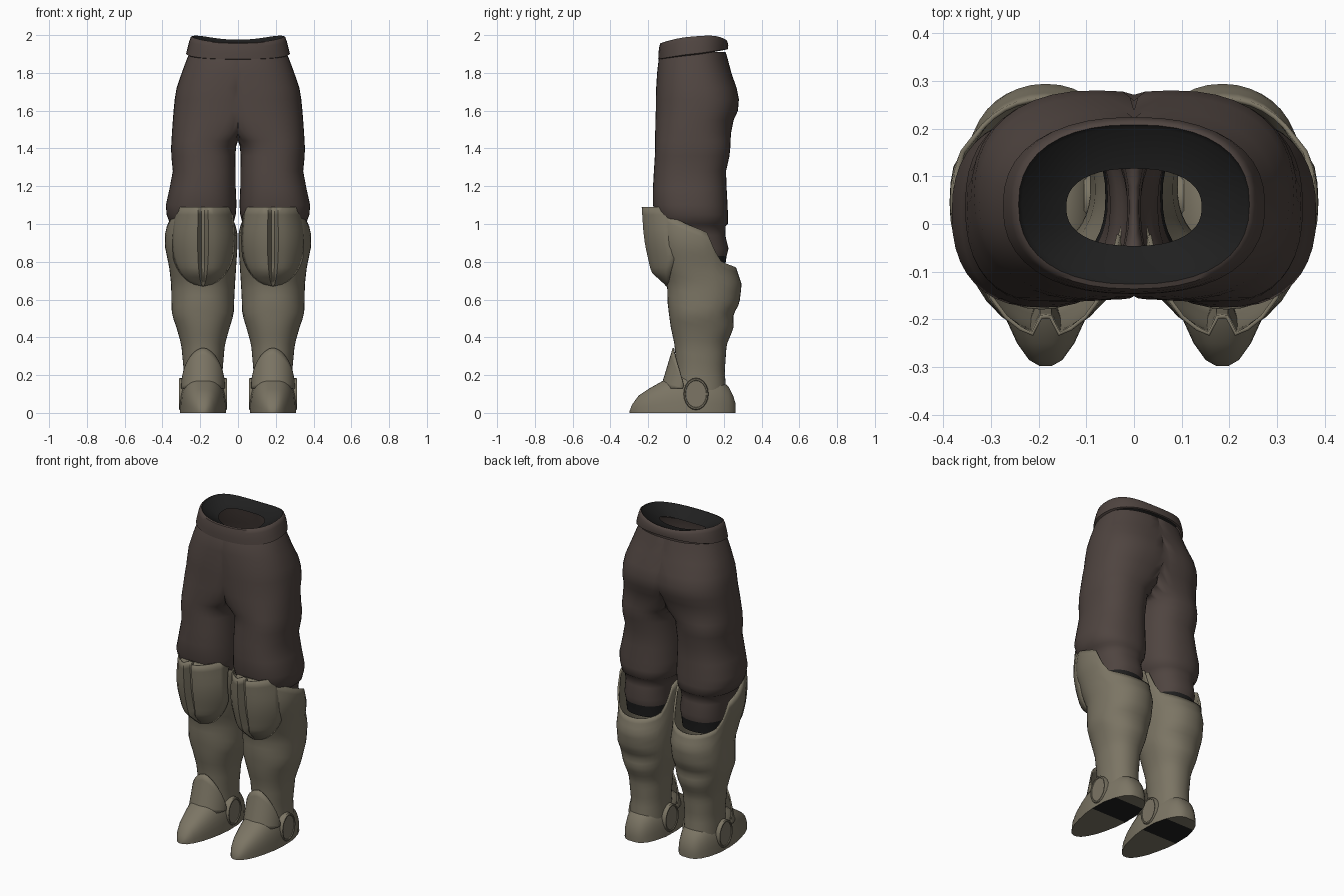
import bpy, bmesh
from math import sin, cos, pi, sqrt, copysign

cube = bpy.data.objects.get("Cube")
if cube:
    bpy.data.objects.remove(cube)


def material(name, rgb):
    m = bpy.data.materials.new(name)
    m.use_nodes = True
    m.diffuse_color = (*rgb, 1)
    m.node_tree.nodes["Principled BSDF"].inputs["Base Color"].default_value = (*rgb, 1)
    return m


brown = material("dark brown cloth", (0.078, 0.058, 0.051))
olive = material("olive grey leather", (0.2, 0.178, 0.128))
black = material("black lining", (0.014, 0.014, 0.014))
LEG = 0.185  # leg centre line


def sample(table, k):
    """Linear interpolation of a table sorted by its first column."""
    if k <= table[0][0]:
        return table[0][1:]
    for a, b in zip(table, table[1:]):
        if k <= b[0]:
            f = (k - a[0]) / (b[0] - a[0])
            return [p + (q - p) * f for p, q in zip(a[1:], b[1:])]
    return table[-1][1:]


def power(v, p):
    return copysign(abs(v) ** p, v)


def oval(section, a, p=0.85):
    """Point of a rounded section given as inner x, outer x, front y, back y."""
    x0, x1, y0, y1 = section
    return ((x0 + x1) / 2 + (x1 - x0) / 2 * power(cos(a), p),
            (y0 + y1) / 2 + (y1 - y0) / 2 * power(sin(a), p))


def finish(name, bm, mats, rule=None, mirror=True, thick=0, angle=40):
    seam = [f for f in bm.faces if all(abs(v.co.x) < 1e-5 for v in f.verts)]
    bmesh.ops.delete(bm, geom=seam, context='FACES')
    bmesh.ops.recalc_face_normals(bm, faces=bm.faces[:])
    if rule:
        for f in bm.faces:
            f.material_index = rule(f)
    me = bpy.data.meshes.new(name)
    bm.to_mesh(me)
    bm.free()
    for m in mats:
        me.materials.append(m)
    ob = bpy.data.objects.new(name, me)
    bpy.context.collection.objects.link(ob)
    bpy.ops.object.select_all(action='DESELECT')
    ob.select_set(True)
    bpy.context.view_layer.objects.active = ob
    bpy.ops.object.shade_smooth_by_angle(angle=angle * pi / 180)
    if mirror:
        ob.modifiers.new("Mirror", 'MIRROR')
    if thick:
        s = ob.modifiers.new("Thickness", 'SOLIDIFY')
        s.thickness, s.offset = thick, -1
    return ob


def skin(rows, closed=True, caps=False):
    """Skin a list of point rows with quads."""
    bm = bmesh.new()
    vs = [[bm.verts.new(p) for p in r] for r in rows]
    n = len(rows[0])
    for r, s in zip(vs, vs[1:]):
        for i in range(n if closed else n - 1):
            j = (i + 1) % n
            bm.faces.new((r[i], r[j], s[j], s[i]))
    if caps:
        bm.faces.new(vs[0])
        bm.faces.new(vs[-1])
    return bm


N = 40
angles = [2 * pi * i / N for i in range(N)]

# Trousers: half sections cut off at the centre plane, then mirrored
trouser = [
    (0.76, 0.06, 0.32, -0.09, 0.205), (0.83, 0.055, 0.325, -0.1, 0.215),
    (0.87, 0.05, 0.33, -0.11, 0.225), (0.94, 0.05, 0.335, -0.13, 0.208),
    (0.99, 0.035, 0.345, -0.14, 0.21), (1.0, 0.025, 0.36, -0.145, 0.222),
    (1.05, 0.012, 0.378, -0.16, 0.222), (1.1, 0.008, 0.382, -0.175, 0.22),
    (1.19, 0.012, 0.362, -0.175, 0.215), (1.28, 0.013, 0.345, -0.17, 0.212),
    (1.36, 0.014, 0.353, -0.165, 0.23), (1.41, 0.01, 0.354, -0.163, 0.235),
    (1.44, -0.02, 0.352, -0.163, 0.236), (1.48, -0.07, 0.35, -0.163, 0.238),
    (1.55, -0.13, 0.345, -0.162, 0.252), (1.6, -0.16, 0.341, -0.16, 0.275),
    (1.66, -0.18, 0.335, -0.16, 0.28), (1.72, -0.2, 0.325, -0.158, 0.268),
    (1.8, -0.25, 0.298, -0.153, 0.24), (1.87, -0.27, 0.272, -0.145, 0.222),
    (1.91, -0.25, 0.255, -0.125, 0.21)]
rows = []
for z, *sec in trouser:
    ring = [oval(sec, a) for a in angles]
    rows.append([(max(0, x), y, z) for x, y in ring])
finish("trousers", skin(rows), [brown, black],
       lambda f: int(f.calc_center_median().z < 0.83), angle=60)

# Waistband with its black lining narrowing to an opening
band = [(0, 0.262, -0.13, 0.212), (0.06, 0.275, -0.147, 0.222),
        (0.4, 0.267, -0.146, 0.224), (0.75, 0.258, -0.142, 0.22),
        (0.96, 0.25, -0.136, 0.214), (1, 0.242, -0.126, 0.208),
        (0.85, 0.235, -0.112, 0.2), (0.45, 0.142, -0.046, 0.116)]
rows = []
for t, w, y0, y1 in band:
    row = []
    for a in angles:
        s = sin(a)
        low = 1.895 + 0.028 * s
        top = 1.978 + 0.018 * s + 0.015 * cos(a) ** 2
        if s > 0:
            top -= 0.02 * s ** 4
        row.append((*oval((-w, w, y0, y1), a), low + (top - low) * t))
    rows.append(row)
bm = skin(rows)
bm.faces.ensure_lookup_table()
lining = {f.index for f in bm.faces[N * 5:]}
for f in bm.faces[N * 5:]:
    f.material_index = 1
finish("waistband", bm, [brown, black], mirror=False, angle=50)

# Boot shaft: tall in front, cut low behind the knee
shaft = [
    (0.08, 0.08, 0.29, -0.06, 0.215), (0.22, 0.082, 0.287, -0.05, 0.205),
    (0.36, 0.07, 0.3, -0.06, 0.215), (0.45, 0.045, 0.325, -0.08, 0.252),
    (0.52, 0.023, 0.35, -0.09, 0.25), (0.58, 0.021, 0.352, -0.097, 0.283),
    (0.68, 0.016, 0.354, -0.1, 0.295), (0.77, 0.01, 0.364, -0.135, 0.265),
    (0.88, 0.003, 0.387, -0.16, 0.26), (0.95, 0.003, 0.386, -0.17, 0.25),
    (1.09, 0.035, 0.352, -0.18, 0.24)]
rim = [(-1, 1.08), (-0.7, 1.06), (-0.04, 0.99), (0.31, 0.955),
       (0.4, 0.88), (0.6, 0.8), (1, 0.77)]
rows = []
for k in range(25):
    row = []
    for a in angles:
        z = 0.08 + (sample(rim, sin(a))[0] - 0.08) * k / 24
        row.append((*oval(sample(shaft, z), a, 0.92), z))
    rows.append(row)
finish("boot_shaft", skin(rows), [olive], thick=0.01, angle=50)

# Knee guard: bulging shield with a narrow groove down the middle
half = [0.05, 0.17, 0.35, 0.55, 0.75, 0.9, 1]
cols = [-u for u in reversed(half)] + [0] + half
rows = []
for k in range(15):
    z = 0.67 + 0.42 * (k / 14) ** 1.4
    d = max(0, (0.89 - z) / 0.22)
    w = 0.168 * sqrt(max(0.0004, 1 - d * d)) * (1 - 0.5 * max(0, z - 0.95))
    x0, x1, y0, y1 = sample(shaft, z)
    push = 0.052 * min(1, (z - 0.67) / 0.07) + 0.006
    row = []
    for u in cols:
        x = w * u
        edge = sqrt(max(0, 1 - (x / ((x1 - x0) / 2)) ** 2))
        y = (y0 + y1) / 2 - (y1 - y0) / 2 * edge ** 0.92
        y -= push * sqrt(1 - 0.95 * u * u)
        if abs(u) < 0.1:
            y += 0.04 * min(1, (z - 0.67) / 0.1)
        row.append((LEG + x, y, z))
    rows.append(row)
finish("knee_guard", skin(rows, closed=False), [olive], thick=0.008, angle=35)

# Foot: arched sections from toe to heel, with a dark patch under the heel
foot = [(-0.298, 0.012, 0.012), (-0.285, 0.035, 0.045), (-0.25, 0.06, 0.092),
        (-0.2, 0.083, 0.126), (-0.14, 0.1, 0.16), (-0.07, 0.115, 0.2),
        (0, 0.122, 0.215), (0.1, 0.12, 0.2), (0.18, 0.1, 0.175),
        (0.225, 0.078, 0.14), (0.25, 0.055, 0.09), (0.262, 0.03, 0.05)]
M = 18
rows = [[(LEG + w * power(cos(pi * i / M), 0.8), y, h * sin(pi * i / M) ** 0.75)
         for i in range(M + 1)] for y, w, h in foot]
finish("foot", skin(rows, caps=True), [olive, black],
       lambda f: int(f.normal.z < -0.9 and 0 < f.calc_center_median().y < 0.2), angle=45)

# Ankle flap: pointed shield over the instep
rows = []
for k in range(7):
    row = []
    for i in range(17):
        a = (i / 8 - 1) * pi * 0.47
        z = 0.13 + (0.215 - 0.2 * abs(a / 1.48) ** 1.7) * k / 6
        front = -0.135 + 0.065 * (z - 0.13) / 0.215
        row.append((LEG + 0.117 * sin(a), front + 0.13 * (1 - cos(a)), z))
    rows.append(row)
finish("ankle_flap", skin(rows, closed=False), [olive], thick=0.008, angle=45)

# Ankle discs on both sides of each boot: raised rim, sunken face
for side, label in ((1, "outer"), (-1, "inner")):
    rings = [(0.08, 1), (0.122, 1), (0.128, 0.95), (0.128, 0.86), (0.123, 0.83)]
    rows = [[(LEG + side * x, 0.053 + 0.066 * r * cos(a), 0.1 + 0.085 * r * sin(a))
             for a in angles[::2]] for x, r in rings]
    finish(label + "_ankle_disc", skin(rows, caps=True), [olive], angle=30)
